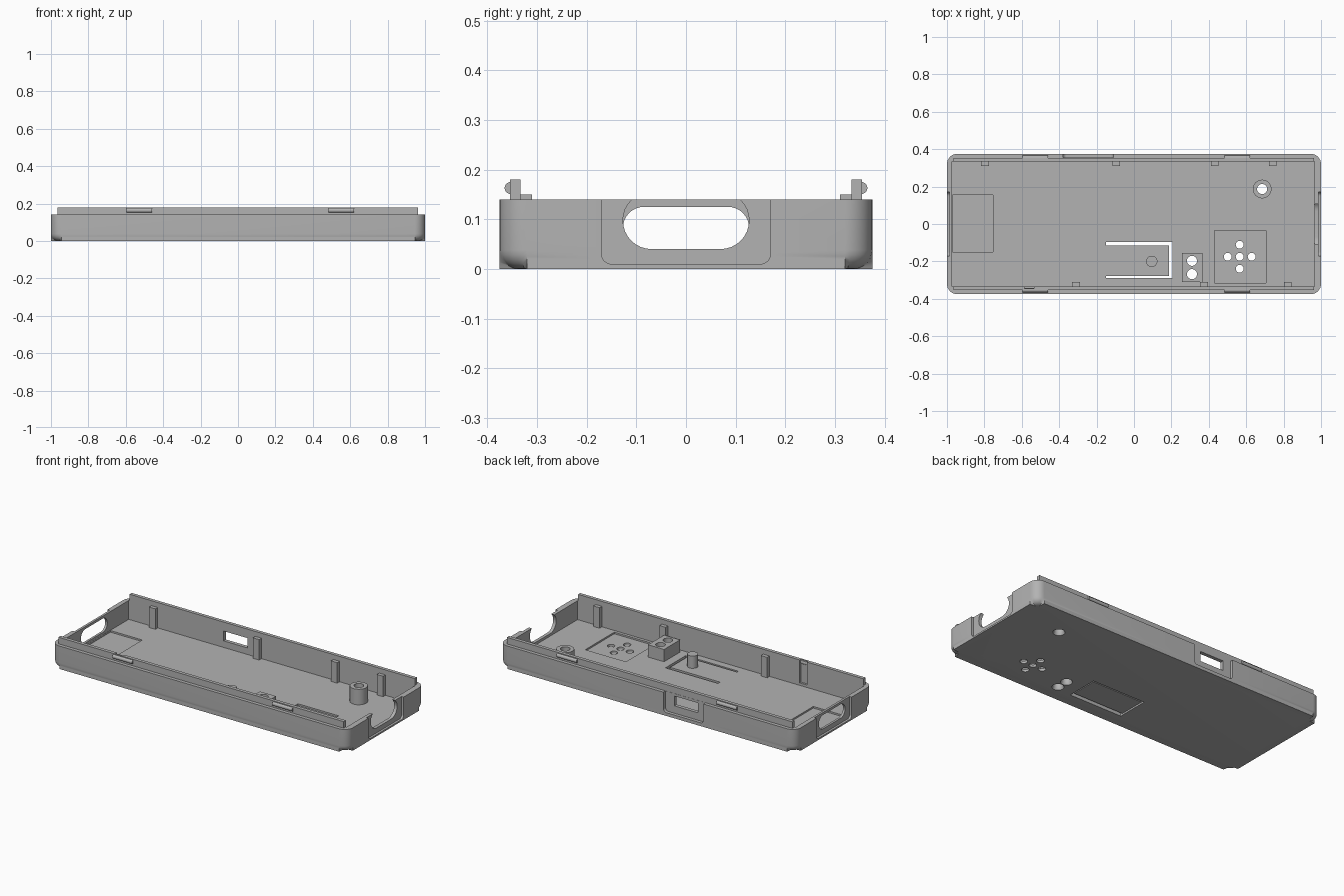
import bpy, bmesh, math
from mathutils import Vector

if bpy.data.objects.get("Cube"):
    bpy.data.objects.remove(bpy.data.objects["Cube"], do_unlink=True)

plastic = bpy.data.materials.new("grey_plastic")
plastic.use_nodes = True
GREY = (0.45, 0.45, 0.45, 1)
plastic.diffuse_color = GREY
plastic.node_tree.nodes["Principled BSDF"].inputs["Base Color"].default_value = GREY


def finish(name, bm):
    bmesh.ops.recalc_face_normals(bm, faces=bm.faces)
    mesh = bpy.data.meshes.new(name)
    bm.to_mesh(mesh)
    bm.free()
    mesh.materials.append(plastic)
    ob = bpy.data.objects.new(name, mesh)
    bpy.context.collection.objects.link(ob)
    return ob


def block(name, x, y, z, r=0, axis=2, round_bottom=0, top_scale=1):
    """Box between (min, max) ranges; corners around the axis rounded by r."""
    spans = (x, y, z)
    u, v = (axis + 1) % 3, (axis + 2) % 3
    outline = []
    for k, (su, sv) in enumerate(((1, 1), (0, 1), (0, 0), (1, 0))):
        cu = spans[u][su] + (r if su == 0 else -r)
        cv = spans[v][sv] + (r if sv == 0 else -r)
        steps = 8 if r else 0
        for i in range(steps + 1):
            a = (k + (i / steps if steps else 0)) * math.pi / 2
            p = (cu + r * math.cos(a), cv + r * math.sin(a))
            if not outline or math.dist(p, outline[-1]) > 1e-5:
                outline.append(p)
    if math.dist(outline[0], outline[-1]) < 1e-5:
        outline.pop()
    mid = [sum(spans[u]) / 2, sum(spans[v]) / 2]
    bm = bmesh.new()
    rings = []
    for w, s in zip(spans[axis], (1, top_scale)):
        ring = []
        for p in outline:
            co = Vector()
            co[axis] = w
            co[u] = mid[0] + (p[0] - mid[0]) * s
            co[v] = mid[1] + (p[1] - mid[1]) * s
            ring.append(bm.verts.new(co))
        rings.append(ring)
    bottom = bm.faces.new(rings[0])
    bm.faces.new(rings[1])
    for i in range(len(outline)):
        j = (i + 1) % len(outline)
        bm.faces.new((rings[0][i], rings[0][j], rings[1][j], rings[1][i]))
    if round_bottom:
        bmesh.ops.bevel(bm, geom=list(bottom.edges), offset=round_bottom,
                        segments=6, profile=0.5, affect='EDGES')
    return finish(name, bm)


def cylinder(name, cx, cy, r, z, top_scale=1):
    return block(name, (cx - r, cx + r), (cy - r, cy + r), z, r, top_scale=top_scale)


def cut(ob, *args, **kw):
    """Subtract a block from an object and discard the cutter."""
    cutter = block("cutter", *args, **kw)
    subtract(ob, cutter)


def subtract(ob, cutter):
    cutter.hide_render = True
    mod = ob.modifiers.new("cut", 'BOOLEAN')
    mod.operation, mod.solver, mod.object = 'DIFFERENCE', 'EXACT', cutter
    bpy.context.view_layer.objects.active = ob
    bpy.ops.object.modifier_apply(modifier=mod.name)
    bpy.data.objects.remove(cutter, do_unlink=True)


def drill(ob, cx, cy, r):
    subtract(ob, cylinder("cutter", cx, cy, r, (-0.1, 0.3)))


FLOOR, RIM, LIP = 0.025, 0.14, 0.18

# Tray with rounded corners and underside
tray = block("tray", (-1, 1), (-0.375, 0.375), (0, RIM), 0.055, round_bottom=0.038)
cut(tray, (-0.972, 0.966), (-0.333, 0.333), (FLOOR, 0.3))

# End recesses and the cable openings through them
for side in (-1, 1):
    cut(tray, tuple(sorted((side * 0.986, side * 1.1))), (-0.17, 0.17), (0.01, 0.3), 0.02, 0)
cut(tray, (0.9, 1.1), (-0.127, 0.127), (0.04, 0.155), 0.0574, 0)
cut(tray, (-1.1, -0.9), (-0.127, 0.127), (0.04, 0.125), 0.0424, 0)

# Back port with its recessed surround
cut(tray, (-0.38, -0.11), (0.355, 0.5), (0.02, 0.165), 0.02, 1)
cut(tray, (-0.33, -0.17), (0.3, 0.5), (0.065, 0.125))

# Shallow floor pockets and speaker holes
cut(tray, (-0.971, -0.755), (-0.15, 0.155), (0.015, 0.1))
cut(tray, (0.43, 0.705), (-0.315, -0.035), (0.015, 0.1))
for dx, dy in ((0, 0), (1, 0), (-1, 0), (0, 1), (0, -1)):
    drill(tray, 0.565 + dx * 0.064, -0.175 + dy * 0.064, 0.021)

# Flexible button tongue: thinned underside and a U-shaped slot
cut(tray, (-0.15, 0.205), (-0.29, -0.095), (-0.1, 0.01))
cut(tray, (-0.15, 0.205), (-0.29, -0.277), (-0.1, 0.1))
cut(tray, (-0.15, 0.205), (-0.115, -0.095), (-0.1, 0.1))
cut(tray, (0.188, 0.205), (-0.29, -0.095), (-0.1, 0.1))
cylinder("button_pin", 0.095, -0.2, 0.03, (0.02, 0.1))

# Lamp holder and screw post, drilled together with the floor
lamp_holder = block("lamp_holder", (0.257, 0.365), (-0.31, -0.155), (0.02, 0.1))
screw_post = cylinder("screw_post", 0.685, 0.187, 0.05, (0.02, 0.12))
for part, cx, cy in ((lamp_holder, 0.31, -0.197), (lamp_holder, 0.31, -0.268),
                     (screw_post, 0.685, 0.187)):
    drill(part, cx, cy, 0.027)
    drill(tray, cx, cy, 0.027)
    subtract(tray, cylinder("cutter", cx, cy, 0.036, (-0.005, 0.012), top_scale=0.75))

# Raised lips with snap ridges along both long sides
lips = []
for label, side in (("front", -1), ("back", 1)):
    lip = block(label + "_lip", (-0.966, 0.962),
                tuple(sorted((side * 0.333, side * 0.354))), (RIM - 0.002, LIP))
    lips.append(lip)
    for i, x in enumerate(((-0.595, -0.46), (0.485, 0.62))):
        y = side * 0.353
        block(f"{label}_snap_ridge_{i + 1}", x, (y - 0.012, y + 0.012),
              (0.151, 0.175), 0.0119, 0)

# Narrow groove inside the front wall
for part in (tray, lips[0]):
    cut(part, (-0.585, -0.535), (-0.345, -0.32), (0.04, 0.3))

# Support ribs on the inner walls
for label, side, places in (("back", 1, (-0.797, -0.095, 0.432, 0.742)),
                            ("front", -1, (-0.31, 0.375, 0.822))):
    for i, x in enumerate(places):
        block(f"{label}_rib_{i + 1}", (x - 0.021, x + 0.021),
              tuple(sorted((side * 0.31, side * 0.336))), (0.02, 0.15))

# Smooth the rounded surfaces and keep hard edges
for ob in bpy.context.scene.objects:
    ob.select_set(ob.type == 'MESH')
bpy.context.view_layer.objects.active = tray
bpy.ops.object.shade_smooth_by_angle(angle=math.radians(30))
